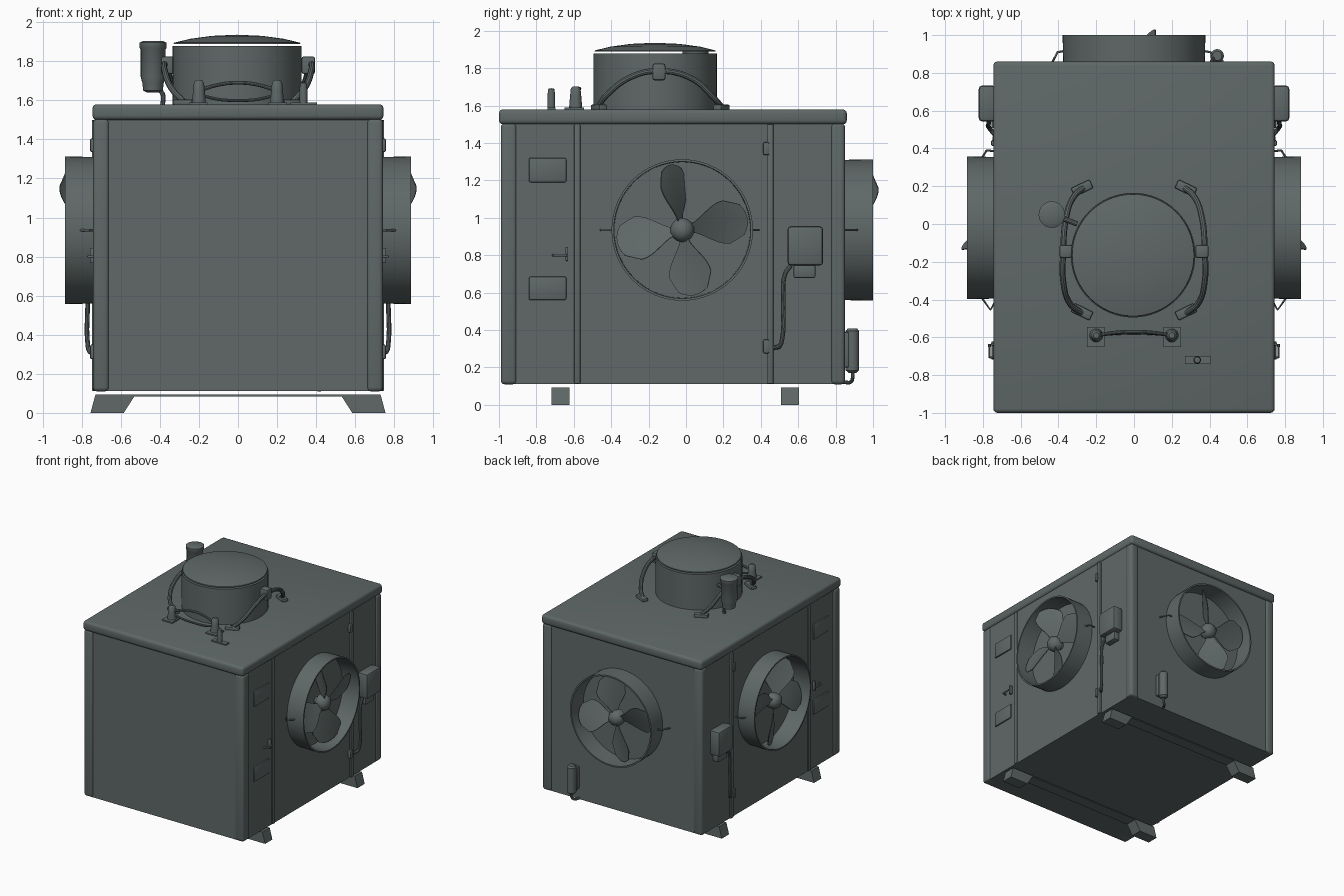
import bpy, bmesh, math
from mathutils import Matrix, Vector

if "Cube" in bpy.data.objects:
    bpy.data.objects.remove(bpy.data.objects["Cube"])

paint = bpy.data.materials.new("dark_grey_green_paint")
paint.diffuse_color = (0.115, 0.14, 0.137, 1)
paint.use_nodes = True
paint.node_tree.nodes["Principled BSDF"].inputs["Base Color"].default_value = paint.diffuse_color


def add(name, bm, mat=None, smooth=True):
    """Turn a bmesh into a painted object."""
    if mat is not None:
        bm.transform(mat)
    bmesh.ops.recalc_face_normals(bm, faces=bm.faces)
    me = bpy.data.meshes.new(name)
    bm.to_mesh(me)
    bm.free()
    me.materials.append(paint)
    ob = bpy.data.objects.new(name, me)
    bpy.context.collection.objects.link(ob)
    if smooth:
        bpy.ops.object.select_all(action='DESELECT')
        ob.select_set(True)
        bpy.context.view_layer.objects.active = ob
        bpy.ops.object.shade_smooth_by_angle(angle=math.radians(35))
    return ob


def box(name, x, y, z, bevel=0, segs=3, mat=None):
    bm = bmesh.new()
    size = [b - a for a, b in (x, y, z)]
    mid = [(a + b) / 2 for a, b in (x, y, z)]
    bmesh.ops.create_cube(bm, size=1, matrix=Matrix.Translation(mid) @ Matrix.Diagonal([abs(s) for s in size] + [1]))
    if bevel:
        bmesh.ops.bevel(bm, geom=bm.edges[:], offset=bevel, segments=segs, profile=0.5, affect='EDGES')
    return add(name, bm, mat, bevel > 0)


def lathe(name, profile, mat, n=48, closed=False):
    """Spin (radius, height) points around local z."""
    bm = bmesh.new()
    rings = [[bm.verts.new((r * math.cos(2 * math.pi * i / n), r * math.sin(2 * math.pi * i / n), h))
              for i in range(n)] for r, h in profile]
    pairs = list(zip(rings, rings[1:])) + ([(rings[-1], rings[0])] if closed else [])
    for a, b in pairs:
        for i in range(n):
            bm.faces.new((a[i], a[(i + 1) % n], b[(i + 1) % n], b[i]))
    if not closed:
        bm.faces.new(rings[0])
        bm.faces.new(rings[-1])
    bmesh.ops.remove_doubles(bm, verts=bm.verts, dist=1e-5)
    return add(name, bm, mat)


def tube(name, pts, r, curved=True):
    """Round pipe through points."""
    cu = bpy.data.curves.new(name, 'CURVE')
    cu.dimensions = '3D'
    cu.bevel_depth, cu.bevel_resolution, cu.resolution_u, cu.use_fill_caps = r, 3, 8, True
    sp = cu.splines.new('BEZIER')
    sp.bezier_points.add(len(pts) - 1)
    for bp, p in zip(sp.bezier_points, pts):
        bp.co = p
        bp.handle_left_type = bp.handle_right_type = 'AUTO' if curved else 'VECTOR'
    tmp = bpy.data.objects.new(name + "_path", cu)
    bpy.context.collection.objects.link(tmp)
    me = tmp.evaluated_get(bpy.context.evaluated_depsgraph_get()).to_mesh()
    bm = bmesh.new()
    bm.from_mesh(me)
    bpy.data.objects.remove(tmp)
    return add(name, bm)


def prism(name, poly, y0, y1):
    """Extrude an (x, z) outline along y."""
    bm = bmesh.new()
    f = bm.faces.new([bm.verts.new((x, y0, z)) for x, z in poly])
    ex = bmesh.ops.extrude_face_region(bm, geom=[f])
    bmesh.ops.translate(bm, vec=(0, y1 - y0, 0), verts=[v for v in ex['geom'] if isinstance(v, bmesh.types.BMVert)])
    return add(name, bm, smooth=False)


def fan(name, mat):
    """Shroud ring, hub and four pitched blades, facing local +z."""
    lathe(name + "_shroud", [(0.375, -0.01), (0.378, 0.145), (0.366, 0.145), (0.363, -0.01)], mat, 64, True)
    lathe(name + "_hub", [(0.03, 0), (0.03, 0.03), (0.062, 0.035), (0.064, 0.075), (0.05, 0.105), (0.025, 0.12), (0, 0.124)], mat, 24)
    bm = bmesh.new()
    for k, pitch in enumerate((24, 58, 24, 28)):
        rot = Matrix.Rotation(math.radians(10 + 90 * k), 4, 'Z')
        grid = []
        for i in range(11):
            t = i / 10
            half = 0.025 + 0.1 * math.sin(min(t / 0.7, 1) * math.pi / 2) ** 1.5 - 0.04 * max(0, t - 0.7) / 0.3
            a = math.radians(pitch + 14 * (0.5 - t))
            row = []
            for j in range(7):
                c = (j / 3 - 1) * half
                r = 0.045 + 0.31 * t - 0.03 * t * (j / 3 - 1) ** 2
                row.append(bm.verts.new(rot @ Vector((r, c * math.cos(a), 0.072 + c * math.sin(a)))))
            grid.append(row)
        for i in range(10):
            for j in range(6):
                bm.faces.new((grid[i][j], grid[i + 1][j], grid[i + 1][j + 1], grid[i][j + 1]))
    bmesh.ops.recalc_face_normals(bm, faces=bm.faces)
    bmesh.ops.solidify(bm, geom=bm.faces[:], thickness=0.006)
    add(name + "_blades", bm, mat)


def at(x, y, z):
    return Matrix.Translation((x, y, z))


# Cabinet, lid and rounded corner posts
box("cabinet", (-0.732, 0.732), (-0.98, 0.838), (0.112, 1.51))
box("lid", (-0.745, 0.745), (-1.0, 0.86), (1.5, 1.58), 0.022)
for s, side in ((-1, "left"), (1, "right")):
    for y, end in (((-0.99, -0.905), "front"), ((0.775, 0.85), "back")):
        box(f"{end}_{side}_post", sorted((s * 0.66, s * 0.742)), y, (0.11, 1.505), 0.02)

# Base rails with splayed feet
for y0, y1, end in ((-0.718, -0.622, "front"), (0.507, 0.603, "back")):
    box(end + "_rail", (-0.6, 0.6), (y0, y1), (0.084, 0.093))
    for s, side in ((-1, "left"), (1, "right")):
        prism(f"{end}_{side}_foot", [(s * 0.73, 0.093), (s * 0.525, 0.093), (s * 0.585, 0), (s * 0.755, 0)], y0, y1)

# Fans on both sides and the back
fan("right_fan", Matrix(((0, 0, 1, 0.74), (1, 0, 0, -0.02), (0, 1, 0, 0.935), (0, 0, 0, 1))))
fan("left_fan", Matrix(((0, 0, -1, -0.74), (1, 0, 0, -0.02), (0, 1, 0, 0.935), (0, 0, 0, 1))))
fan("back_fan", Matrix(((-1, 0, 0, 0), (0, 0, 1, 0.855), (0, 1, 0, 0.935), (0, 0, 0, 1))))

# Side wall fittings, mirrored
for s, side in ((-1, "left"), (1, "right")):
    def sx(a, b):
        return sorted((s * a, s * b))
    box(side + "_front_seam", sx(0.72, 0.742), (-0.598, -0.565), (0.112, 1.5), 0.006, 2)
    box(side + "_back_seam", sx(0.72, 0.748), (0.435, 0.468), (0.112, 1.5), 0.006, 2)
    for z in ((1.335, 1.405), (0.275, 0.35)):
        box(side + "_hinge", sx(0.73, 0.757), (0.413, 0.445), z, 0.008, 2)
    for z in ((1.19, 1.32), (0.56, 0.685)):
        box(side + "_vent_plate", sx(0.72, 0.743), (-0.84, -0.64), z, 0.008, 2)
    box(side + "_door_latch", sx(0.73, 0.758), (-0.645, -0.63), (0.77, 0.845), 0.004, 2)
    tube(side + "_latch_bar", [(s * 0.735, -0.71, 0.8), (s * 0.765, -0.705, 0.8), (s * 0.765, -0.635, 0.8)], 0.007, False)
    box(side + "_junction_box", sx(0.73, 0.822), (0.543, 0.733), (0.745, 0.955), 0.018, 2)
    box(side + "_junction_socket", sx(0.73, 0.785), (0.575, 0.692), (0.678, 0.75), 0.01, 2)
    tube(side + "_conduit", [(s * 0.765, 0.56, 0.745), (s * 0.77, 0.53, 0.7), (s * 0.77, 0.52, 0.55),
                             (s * 0.77, 0.515, 0.36), (s * 0.76, 0.5, 0.315), (s * 0.735, 0.47, 0.305)], 0.012)
    # Wire clips holding the shrouds
    tube(side + "_front_clip", [(s * 0.735, -0.41, 0.935), (s * 0.76, -0.455, 0.935), (s * 0.81, -0.385, 0.935)], 0.006, False)
    tube(side + "_back_clip", [(s * 0.735, 0.385, 0.935), (s * 0.78, 0.39, 0.935), (s * 0.805, 0.35, 0.935)], 0.006, False)
    tube(side + "_rear_fan_clip", [(s * 0.44, 0.84, 0.935), (s * 0.405, 0.91, 0.935), (s * 0.37, 0.915, 0.935)], 0.006, False)

# Small canister with drain pipe on the back wall
box("canister_bracket", (0.405, 0.475), (0.83, 0.87), (0.2, 0.39), 0.008, 2)
lathe("canister", [(0.02, 0.17), (0.036, 0.185), (0.036, 0.395), (0.025, 0.408), (0, 0.408)], at(0.44, 0.89, 0), 20)
tube("canister_drain", [(0.44, 0.89, 0.19), (0.44, 0.89, 0.14), (0.425, 0.88, 0.122), (0.4, 0.84, 0.122)], 0.01)

# Roof duct with a floating domed cap
duct = at(-0.005, -0.165, 0)
lathe("roof_duct", [(0.33, 1.57), (0.33, 1.878)], duct, 64)
lathe("duct_cap", [(0, 1.888), (0.325, 1.888), (0.322, 1.895), (0.24, 1.915), (0.13, 1.93), (0, 1.936)], duct, 64)

# Arched handles around the duct
for s, side in ((-1, "left"), (1, "right")):
    tube(side + "_duct_arch", [(s * 0.27, 0.19, 1.595), (s * 0.315, 0.15, 1.64), (s * 0.36, 0.03, 1.745), (s * 0.375, -0.15, 1.785),
                               (s * 0.375, -0.3, 1.75), (s * 0.34, -0.42, 1.66), (s * 0.28, -0.47, 1.595)], 0.016)
    box(side + "_arch_clamp", sorted((s * 0.325, s * 0.395)), (-0.18, -0.11), (1.735, 1.825), 0.012, 2)
    for y, a in ((0.19, -0.45), (-0.465, 0.45)):
        box(side + "_arch_foot", (-0.055, 0.055), (-0.025, 0.025), (0, 0.03), 0.008, 2,
            at(s * 0.275, y, 1.575) @ Matrix.Rotation(s * a, 4, 'Z'))
    # Front posts of the grab rail
    box(side + "_rail_plate", sorted((s * 0.155, s * 0.25)), (-0.65, -0.545), (1.575, 1.59))
    lathe(side + "_rail_post", [(0.036, 1.58), (0.03, 1.65), (0.026, 1.69), (0.015, 1.703), (0, 1.703)], at(s * 0.2, -0.59, 0), 20)
tube("grab_rail_upper", [(-0.2, -0.59, 1.65), (-0.1, -0.575, 1.68), (0, -0.57, 1.69), (0.1, -0.575, 1.68), (0.2, -0.59, 1.65)], 0.01)
tube("grab_rail_lower", [(-0.2, -0.59, 1.63), (-0.1, -0.58, 1.605), (0, -0.577, 1.6), (0.1, -0.58, 1.605), (0.2, -0.59, 1.63)], 0.008)

# Lone peg near the front right of the lid
box("peg_plate", (0.27, 0.405), (-0.74, -0.698), (1.575, 1.59))
lathe("peg", [(0.02, 1.58), (0.02, 1.66), (0.016, 1.69), (0, 1.693)], at(0.335, -0.72, 0), 16)

# Exhaust cup beside the duct
lathe("exhaust_cup", [(0.03, 1.64), (0.05, 1.65), (0.055, 1.69), (0.063, 1.72), (0.063, 1.86), (0.07, 1.87), (0.07, 1.895), (0.05, 1.905), (0, 1.905)],
      at(-0.435, 0.05, 0), 28)
tube("exhaust_stem", [(-0.43, 0.05, 1.66), (-0.39, 0.045, 1.64), (-0.385, 0.04, 1.57)], 0.012)
tube("exhaust_strut", [(-0.43, 0.05, 1.78), (-0.3, 0.0, 1.78)], 0.014, False)
